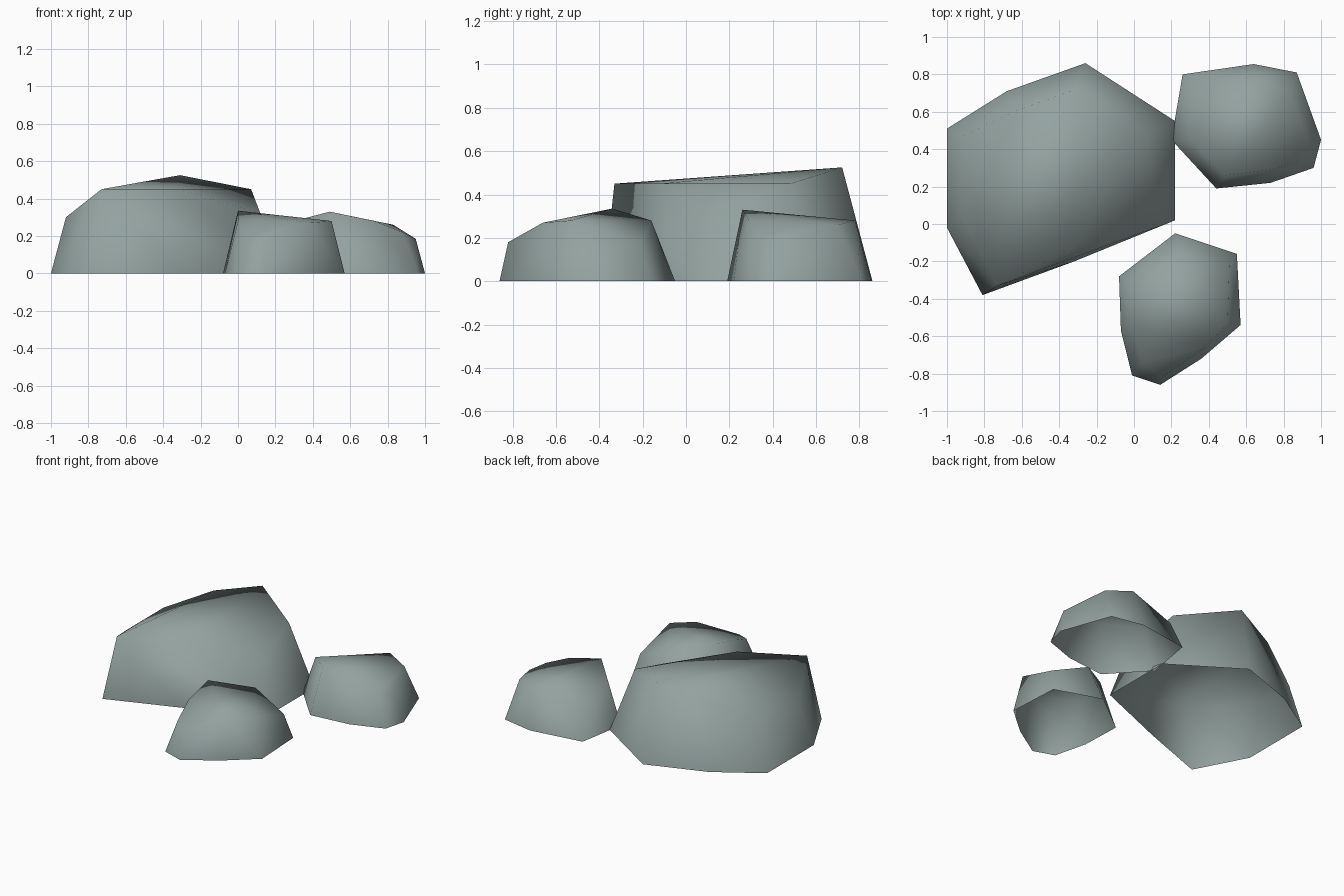
import bpy, bmesh

if "Cube" in bpy.data.objects:
    bpy.data.objects.remove(bpy.data.objects["Cube"])

stone = bpy.data.materials.new("grey_green_stone")
stone.diffuse_color = (0.29, 0.36, 0.35, 1)
stone.use_nodes = True
stone.node_tree.nodes["Principled BSDF"].inputs["Base Color"].default_value = stone.diffuse_color


def rock(name, base, crown):
    """Faceted boulder: hull of a ground outline and an upper ring, open underneath."""
    bm = bmesh.new()
    for x, y in base:
        bm.verts.new((x, y, 0))
    for p in crown:
        bm.verts.new(p)
    bmesh.ops.convex_hull(bm, input=bm.verts[:])
    # drop the ground faces and any stray points
    ground = [f for f in bm.faces if all(v.co.z < 1e-4 for v in f.verts)]
    bmesh.ops.delete(bm, geom=ground, context='FACES')
    loose = [v for v in bm.verts if not v.link_faces]
    bmesh.ops.delete(bm, geom=loose, context='VERTS')
    bmesh.ops.recalc_face_normals(bm, faces=bm.faces[:])
    # outward normals: the highest-lying faces must point up
    top = max(bm.faces, key=lambda f: abs(f.normal.z))
    if top.normal.z < 0:
        bmesh.ops.reverse_faces(bm, faces=bm.faces[:])
    for f in bm.faces:
        f.smooth = True
    me = bpy.data.meshes.new(name)
    bm.to_mesh(me)
    bm.free()
    me.materials.append(stone)
    ob = bpy.data.objects.new(name, me)
    bpy.context.collection.objects.link(ob)
    return ob


# large boulder at the left
rock("large_rock",
     [(-1, .51), (-.68, .71), (-.26, .86), (.22, .55),
      (.22, .02), (-.32, -.20), (-.81, -.38), (-1, -.02)],
     [(-.92, .47, .30), (-.62, .61, .45), (-.31, .72, .525), (.07, .48, .45),
      (.12, .07, .32), (-.32, -.12, .45), (-.73, -.33, .45), (-.92, .05, .30)])

# small boulder at the back right
rock("right_rock",
     [(.20, .45), (.26, .80), (.64, .855), (.87, .81),
      (1, .45), (.96, .30), (.73, .22), (.44, .19)],
     [(.30, .45, .28), (.32, .75, .18), (.66, .78, .28), (.83, .70, .26),
      (.95, .42, .185), (.88, .33, .22), (.73, .29, .28), (.49, .26, .33)])

# small boulder at the front
rock("front_rock",
     [(-.08, -.28), (.22, -.05), (.55, -.16), (.57, -.54),
      (.36, -.72), (.14, -.86), (-.01, -.81), (-.07, -.57)],
     [(0, -.34, .335), (.25, -.16, .28), (.51, -.21, .18), (.50, -.53, .28),
      (.38, -.66, .27), (.15, -.82, .18), (.04, -.74, .21), (0, -.56, .28)])
